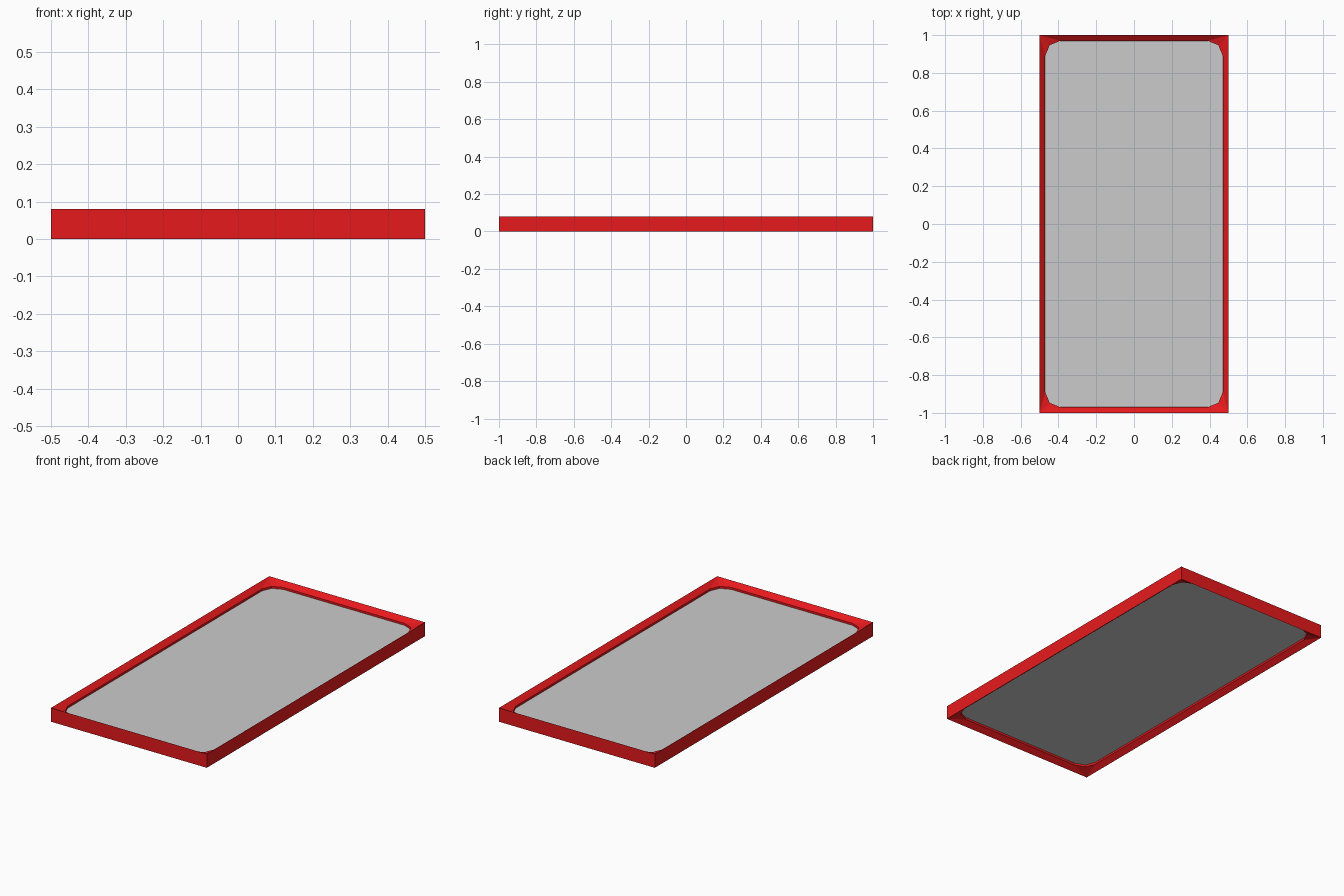
import bpy, bmesh, math

if "Cube" in bpy.data.objects:
    bpy.data.objects.remove(bpy.data.objects["Cube"])

W, L, H = 0.5, 1.0, 0.08      # half width, half length, height
RIM, R = 0.03, 0.08           # rim inset, opening corner radius
DROP = 0.024                  # how far the rim slopes into the opening


def corner_signs():
    return [(1, 1), (-1, 1), (-1, -1), (1, -1)]


def opening(inset=RIM):
    """Rounded rectangle, counter-clockwise, two segments per corner."""
    pts = []
    for c, (sx, sy) in enumerate(corner_signs()):
        cx, cy = sx * (W - RIM - R), sy * (L - RIM - R)
        r = R + RIM - inset
        for k in range(3):
            a = math.radians(90 * c + 45 * k)
            pts.append((cx + r * math.cos(a), cy + r * math.sin(a)))
    return pts


def finish(bm, name, color=None):
    bmesh.ops.recalc_face_normals(bm, faces=bm.faces)
    mesh = bpy.data.meshes.new(name)
    bm.to_mesh(mesh)
    bm.free()
    obj = bpy.data.objects.new(name, mesh)
    bpy.context.collection.objects.link(obj)
    if color:
        mat = bpy.data.materials.new(name + "_red")
        mat.diffuse_color = color
        mat.use_nodes = True
        mat.node_tree.nodes["Principled BSDF"].inputs["Base Color"].default_value = mat.diffuse_color
        mesh.materials.append(mat)
    return obj


def bridge(bm, a, b):
    n = len(a)
    for i in range(n):
        bm.faces.new((a[i], a[(i + 1) % n], b[(i + 1) % n], b[i]))


# Frame: sharp outer box, rims sloping to the rounded opening, inner wall
bm = bmesh.new()
outer, inner = [], []
for z_out, z_in in ((0, DROP), (H, H - DROP)):
    o = [bm.verts.new((sx * W, sy * L, z_out)) for sx, sy in corner_signs()]
    n = [bm.verts.new((x, y, z_in)) for x, y in opening()]
    for c in range(4):
        for k in range(2):
            bm.faces.new((o[c], n[3 * c + k], n[3 * c + k + 1]))
        d = (c + 1) % 4
        bm.faces.new((o[c], o[d], n[3 * d], n[3 * c + 2]))
    outer.append(o)
    inner.append(n)
bridge(bm, *outer)
bridge(bm, *inner)
finish(bm, "frame", (0.8, 0.01, 0.012, 1))

# Panel: thin slab filling the opening at mid height
bm = bmesh.new()
rings = [[bm.verts.new((x, y, z)) for x, y in opening()] for z in (0.036, 0.044)]
for ring in rings:
    bm.faces.new(ring)
bridge(bm, *rings)
finish(bm, "panel")
